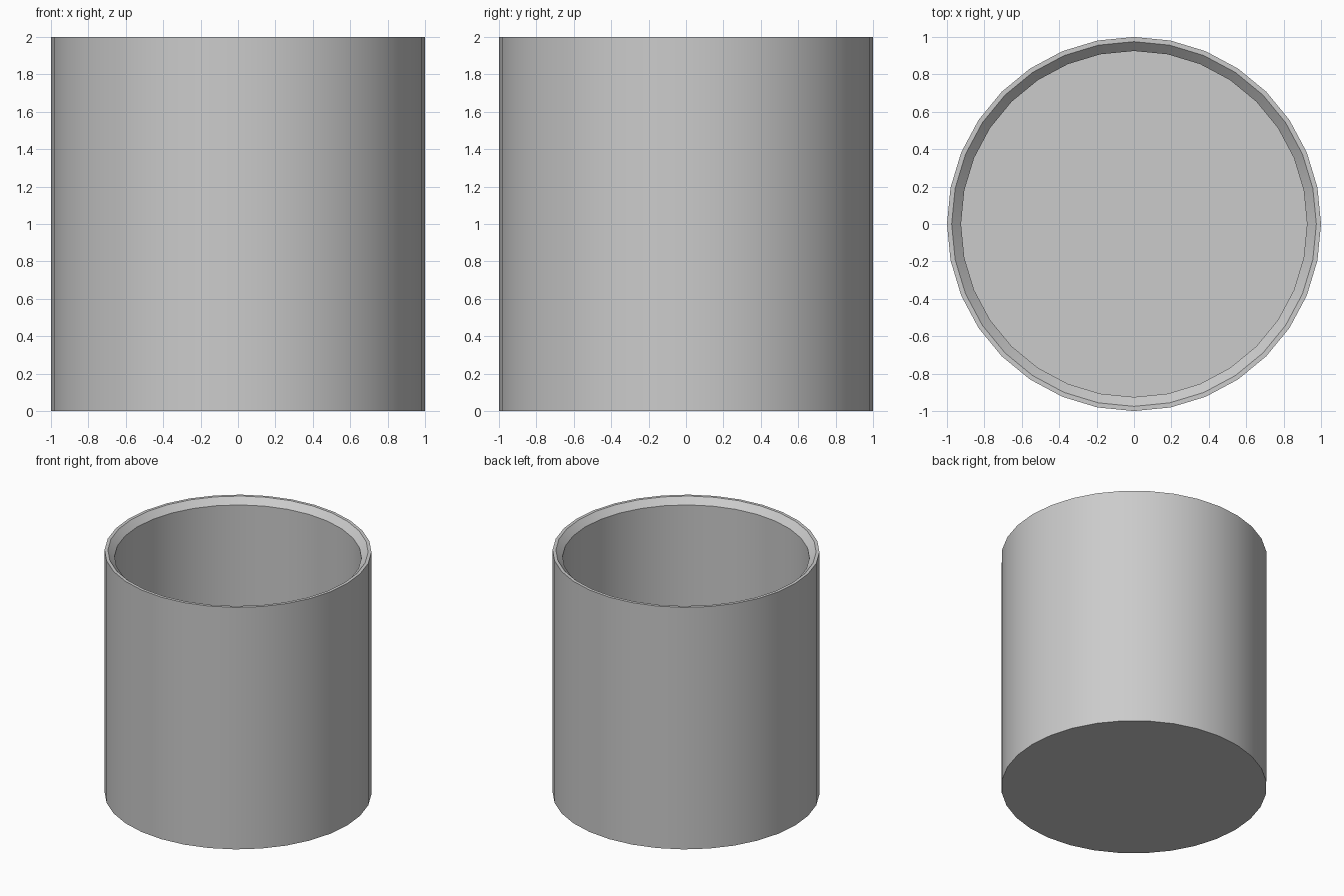
import bpy, bmesh, math

if "Cube" in bpy.data.objects:
    bpy.data.objects.remove(bpy.data.objects["Cube"])

SIDES = 32
# Cross-section (radius, height): outer wall, rim, inner chamfer, inner wall
PROFILE = [(1.0, 0.0), (1.0, 2.0), (0.975, 2.0), (0.925, 1.95), (0.925, 0.075)]

bm = bmesh.new()
rings = []
for r, z in PROFILE:
    ring = []
    for i in range(SIDES):
        a = 2 * math.pi * i / SIDES
        ring.append(bm.verts.new((r * math.cos(a), r * math.sin(a), z)))
    rings.append(ring)

# Walls
for low, high in zip(rings, rings[1:]):
    for i in range(SIDES):
        j = (i + 1) % SIDES
        bm.faces.new((low[i], low[j], high[j], high[i]))

# Underside and inner floor
bm.faces.new(rings[0][::-1])
bm.faces.new(rings[-1])
bmesh.ops.recalc_face_normals(bm, faces=bm.faces[:])

mesh = bpy.data.meshes.new("round_container")
bm.to_mesh(mesh)
bm.free()
cup = bpy.data.objects.new("round_container", mesh)
bpy.context.collection.objects.link(cup)

# Smooth walls with crisp rim edges
bpy.context.view_layer.objects.active = cup
cup.select_set(True)
bpy.ops.object.shade_smooth_by_angle(angle=math.radians(30))
